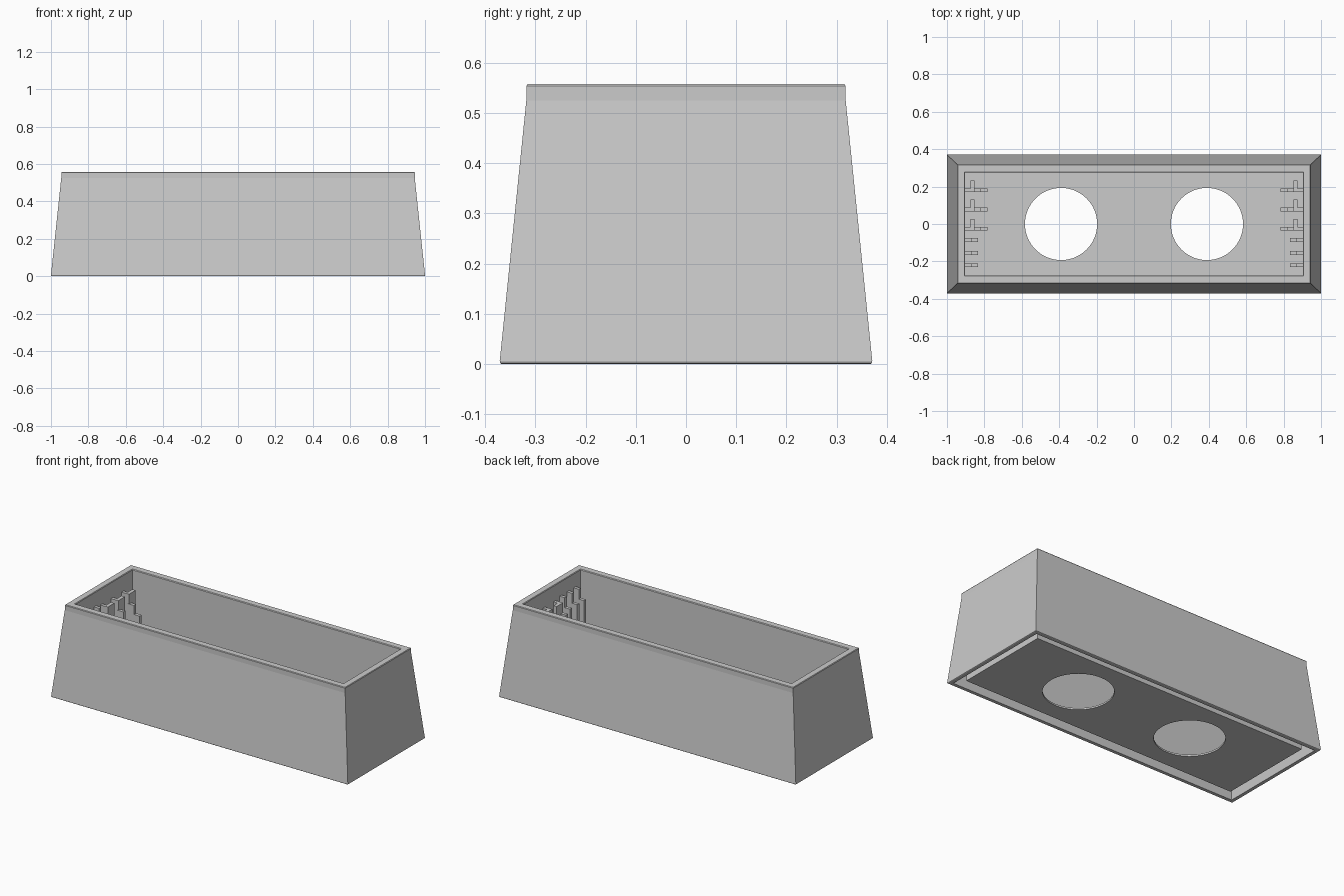
import bpy, bmesh

if "Cube" in bpy.data.objects:
    bpy.data.objects.remove(bpy.data.objects["Cube"])

grey = bpy.data.materials.new("light grey plastic")
grey.diffuse_color = (0.6, 0.6, 0.6, 1)
grey.use_nodes = True
grey.node_tree.nodes["Principled BSDF"].inputs["Base Color"].default_value = grey.diffuse_color


def finish(name, bm):
    bmesh.ops.recalc_face_normals(bm, faces=bm.faces)
    mesh = bpy.data.meshes.new(name)
    bm.to_mesh(mesh)
    bm.free()
    mesh.materials.append(grey)
    obj = bpy.data.objects.new(name, mesh)
    bpy.context.collection.objects.link(obj)
    return obj


def rect_loft(name, sections):
    """Solid skinned through rectangles given as (half width, half depth, height)."""
    bm = bmesh.new()
    rings = [[bm.verts.new((sx * hx, sy * hy, z))
              for sx, sy in ((-1, -1), (1, -1), (1, 1), (-1, 1))]
             for hx, hy, z in sections]
    for a, b in zip(rings, rings[1:]):
        for i in range(4):
            j = (i + 1) % 4
            bm.faces.new((a[i], a[j], b[j], b[i]))
    bm.faces.new(rings[0])
    bm.faces.new(rings[-1])
    return finish(name, bm)


def rib(name, side, profile, y0, y1):
    """Upright plate: x-z profile extruded along y, on the side -1 or 1."""
    bm = bmesh.new()
    near = [bm.verts.new((side * x, y0, z)) for x, z in profile]
    far = [bm.verts.new((side * x, y1, z)) for x, z in profile]
    bm.faces.new(near)
    bm.faces.new(far)
    for i in range(len(profile)):
        j = (i + 1) % len(profile)
        bm.faces.new((near[i], near[j], far[j], far[i]))
    return finish(name, bm)


# Double-walled box: upright liner with a thin floor, hung inside a sloping
# outer skin; the gap between them is open at the bottom
FLOOR_LOW, FLOOR_TOP, TOP = 0.012, 0.022, 0.558
shell = rect_loft("box_shell", [
    (0.927, 0.298, FLOOR_LOW), (0.927, 0.298, 0.455),
    (0.976, 0.347, 0.0),
    (0.996, 0.367, 0.0), (0.999, 0.370, 0.002), (1.0, 0.371, 0.006),
    (0.945, 0.318, 0.525), (0.945, 0.318, TOP - 0.004), (0.942, 0.315, TOP),
    (0.907, 0.279, TOP), (0.904, 0.275, TOP - 0.004),
    (0.904, 0.275, FLOOR_TOP)])

# Two round openings through the floor
for cx in (-0.39, 0.39):
    bm = bmesh.new()
    bmesh.ops.create_cone(bm, cap_ends=True, segments=64, radius1=0.193,
                          radius2=0.193, depth=0.2)
    bmesh.ops.translate(bm, verts=bm.verts, vec=(cx, 0, 0.02))
    cutter = finish("hole_cutter", bm)
    cutter.hide_render = True
    cut = shell.modifiers.new("round_hole", 'BOOLEAN')
    cut.operation = 'DIFFERENCE'
    cut.solver = 'EXACT'
    cut.object = cutter
    bpy.context.view_layer.objects.active = shell
    bpy.ops.object.modifier_apply(modifier=cut.name)
    bpy.data.objects.remove(cutter)

# Stepped mounting ribs inside both end walls
BASE = FLOOR_TOP - 0.004
plate = [(0.875, BASE), (0.853, BASE), (0.853, 0.46), (0.875, 0.46)]
arm = [(0.915, BASE), (0.782, BASE), (0.782, 0.345), (0.82, 0.345),
       (0.82, 0.40), (0.86, 0.40), (0.86, 0.459), (0.915, 0.459)]
small = [(0.915, BASE), (0.835, BASE), (0.835, 0.41), (0.87, 0.41), (0.87, 0.47), (0.915, 0.47)]
for side, label in ((-1, "left"), (1, "right")):
    for y in (0.18, 0.077, -0.025):
        rib(f"{label}_bracket_plate", side, plate, y - 0.009, y + 0.053)
        rib(f"{label}_bracket_arm", side, arm, y - 0.01, y + 0.01)
    for y in (-0.085, -0.155, -0.22):
        rib(f"{label}_small_rib", side, small, y - 0.01, y + 0.01)
